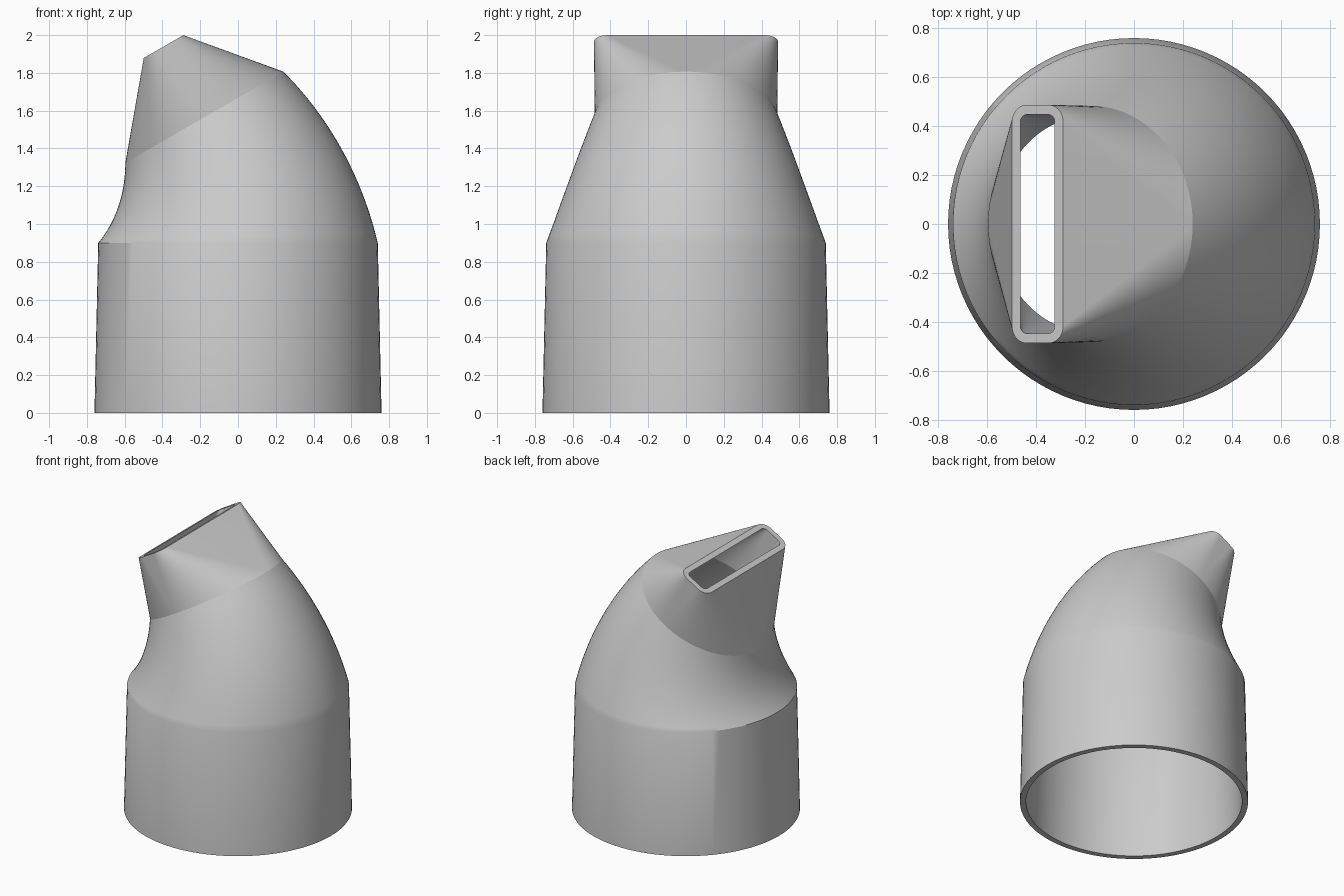
import bpy
import bmesh
from math import sin, cos, pi, radians
from mathutils import Vector

cube = bpy.data.objects.get("Cube")
if cube:
    bpy.data.objects.remove(cube, do_unlink=True)

grey = bpy.data.materials.new("matte grey")
grey.use_nodes = True
colour = (0.6, 0.6, 0.6, 1)
grey.diffuse_color = colour
grey.node_tree.nodes["Principled BSDF"].inputs["Base Color"].default_value = colour

WALL = 0.04          # shell thickness
BASE_H = 0.9         # height where the bend starts
BASE_R, JOINT_R, TIP_R = 0.76, 0.74, 0.483
BEND_R = 1.33        # radius of the bend's centre line
BEND = radians(30)
NOZZLE_LEN = 0.432
SEGS = 24            # segments per quarter turn


def ring(centre, tilt, radius, half_u=0.0, half_v=0.0):
    """Circle, or rounded rectangle when its corner centres are spread apart."""
    u_axis, v_axis = Vector((cos(tilt), 0, sin(tilt))), Vector((0, 1, 0))
    points = []
    for q in range(4):
        su, sv = (1, -1, -1, 1)[q], (1, 1, -1, -1)[q]
        for i in range(SEGS + 1):
            a = (q + i / SEGS) * pi / 2
            points.append(centre + u_axis * (su * half_u + radius * cos(a))
                          + v_axis * (sv * half_v + radius * sin(a)))
    return points


def loft(name, rings):
    bm = bmesh.new()
    rows = [[bm.verts.new(p) for p in r] for r in rings]
    for a, b in zip(rows, rows[1:]):
        n = len(a)
        for i in range(n):
            j = (i + 1) % n
            bm.faces.new((a[i], a[j], b[j], b[i]))
    bmesh.ops.remove_doubles(bm, verts=bm.verts, dist=1e-5)
    mesh = bpy.data.meshes.new(name)
    bm.to_mesh(mesh)
    bm.free()
    mesh.materials.append(grey)
    obj = bpy.data.objects.new(name, mesh)
    bpy.context.collection.objects.link(obj)
    bpy.ops.object.select_all(action="DESELECT")
    obj.select_set(True)
    bpy.context.view_layer.objects.active = obj
    bpy.ops.object.shade_smooth_by_angle(angle=radians(30))


def bend_centre(a):
    return Vector((BEND_R * (cos(a) - 1), 0, BASE_H + BEND_R * sin(a)))


# Tapered socket and bent, narrowing elbow, as one hollow shell
def body_shell(inset):
    rings = [ring(Vector((0, 0, 0)), 0, BASE_R - inset)]
    steps = 20
    for i in range(steps + 1):
        t = i / steps
        radius = JOINT_R + (TIP_R - JOINT_R) * t - inset
        rings.append(ring(bend_centre(BEND * t), BEND * t, radius))
    return rings


loft("socket_and_elbow", body_shell(WALL)[::-1] + body_shell(0))

# Nozzle from the round elbow end to a rounded slot
end = bend_centre(BEND)
slot = end + Vector((-sin(BEND), 0, cos(BEND))) * NOZZLE_LEN
corner = 0.07


def slot_ring(inset):
    return ring(slot, BEND, corner - inset, 0.121 - corner, 0.487 - corner)


loft("slot_nozzle", [ring(end, BEND, TIP_R), slot_ring(0),
                     slot_ring(WALL), ring(end, BEND, TIP_R - WALL)])
